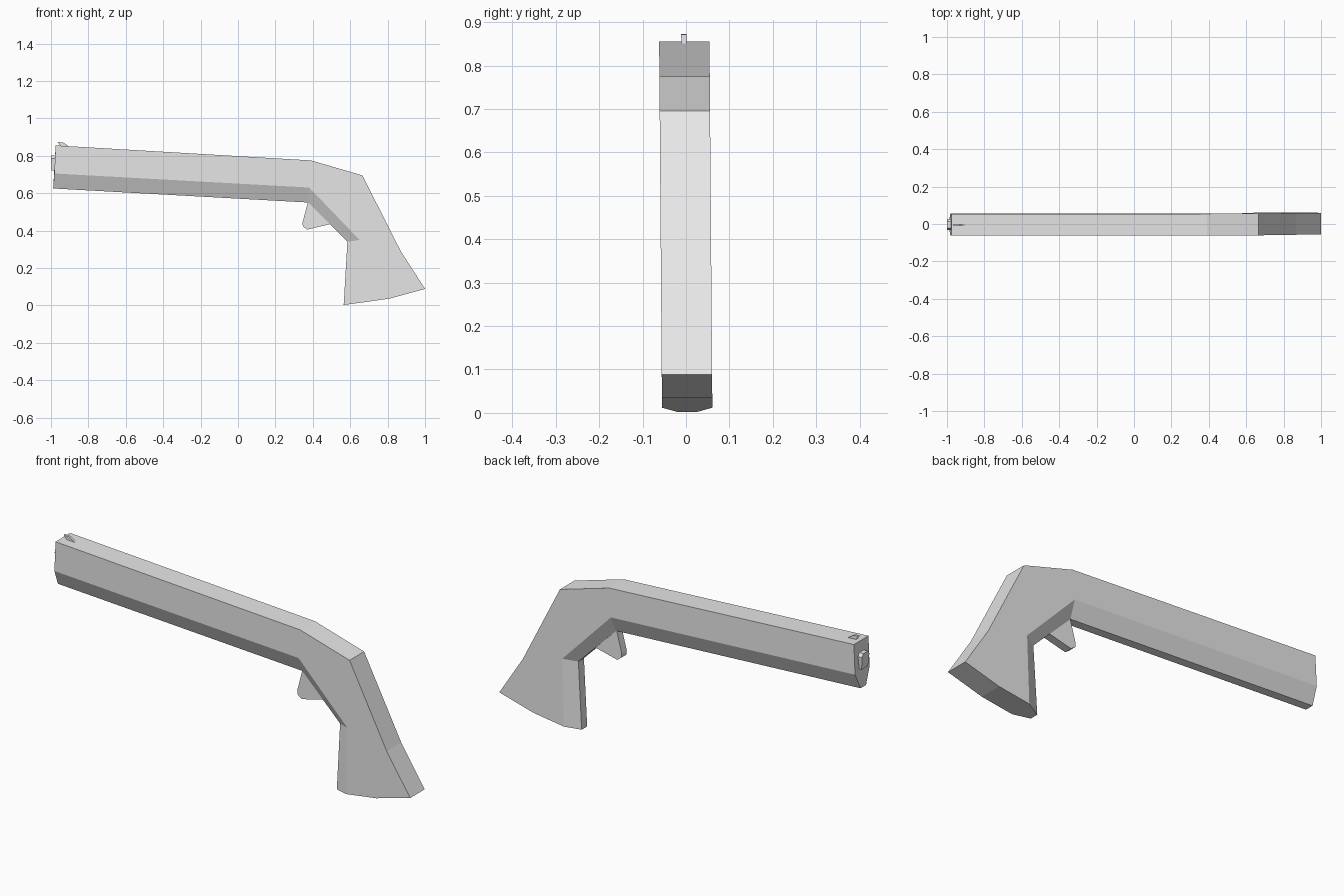
import bpy, bmesh

if "Cube" in bpy.data.objects:
    bpy.data.objects.remove(bpy.data.objects["Cube"])

grey = bpy.data.materials.new("plain grey")
grey.diffuse_color = (0.8, 0.8, 0.8, 1)
grey.use_nodes = True
grey.node_tree.nodes["Principled BSDF"].inputs["Base Color"].default_value = grey.diffuse_color


def lean(z):
    """Slight sideways tilt of the whole shape."""
    return 0.0028 - 0.0078 * z


def finish(name, bm):
    bmesh.ops.recalc_face_normals(bm, faces=bm.faces[:])
    mesh = bpy.data.meshes.new(name)
    bm.to_mesh(mesh)
    bm.free()
    mesh.materials.append(grey)
    obj = bpy.data.objects.new(name, mesh)
    bpy.context.collection.objects.link(obj)
    return obj


def pair_row(bm, points, half):
    """Left and right vertices for a list of side-profile points."""
    return [[bm.verts.new((x, s * half + lean(z), z)) for x, z in points]
            for s in (-1, 1)]


def plate(name, points, half):
    """Side profile extruded across the width."""
    bm = bmesh.new()
    a, b = pair_row(bm, points, half)
    bm.faces.new(a)
    bm.faces.new(b[::-1])
    n = len(points)
    for i in range(n):
        j = (i + 1) % n
        bm.faces.new((a[i], b[i], b[j], a[j]))
    return finish(name, bm)


# Body: full-width side profile with a chamfered, narrower underside
back = [(-0.975, 0.855), (0.39, 0.775), (0.665, 0.695), (0.87, 0.29),
        (1.0, 0.088), (0.81, 0.036)]
chamfer = [(0.64, 0.012), (0.65, 0.35), (0.38, 0.63), (-0.982, 0.705)]
belly = [(0.565, 0.002), (0.585, 0.34), (0.375, 0.55), (-0.988, 0.625)]

bm = bmesh.new()
back_l, back_r = pair_row(bm, back, 0.058)
ch_l, ch_r = pair_row(bm, chamfer, 0.058)
be_l, be_r = pair_row(bm, belly, 0.022)
bm.faces.new(back_l + ch_l)
bm.faces.new((back_r + ch_r)[::-1])
for i in range(5):
    bm.faces.new((back_l[i], back_r[i], back_r[i + 1], back_l[i + 1]))
for i in range(3):
    for p, q in ((ch_l, be_l), (be_l, be_r), (be_r, ch_r)):
        bm.faces.new((p[i], q[i], q[i + 1], p[i + 1]))
# Butt underside and muzzle end
bm.faces.new((back_l[5], back_r[5], ch_r[0], be_r[0], be_l[0], ch_l[0]))
bm.faces.new((back_l[0], back_r[0], ch_r[3], be_r[3], be_l[3], ch_l[3]))
finish("body", bm)

# Trigger block under the bend, its top sunk into the body
plate("trigger", [(0.375, 0.555), (0.345, 0.443), (0.347, 0.422),
                  (0.37, 0.405), (0.495, 0.435), (0.52, 0.42),
                  (0.44, 0.53)], 0.02)

# Front sight on top of the muzzle
sight = plate("front_sight", [(-0.965, 0.873), (-0.935, 0.871),
                              (-0.900, 0.848), (-0.945, 0.848)], 0.006)
sight.location.y = -0.001

# Muzzle plug: low six-sided boss on the end face
bm = bmesh.new()
outline = [(-0.018, 0.80), (0.018, 0.80), (0.03, 0.785),
           (0.025, 0.722), (-0.025, 0.722), (-0.03, 0.785)]
inner, outer = [[bm.verts.new((x, y + lean(z), z)) for y, z in outline]
                for x in (-0.97, -0.996)]
for v in outer:
    if v.co.z > 0.74:
        v.co.x = -1.0
bm.faces.new(inner)
bm.faces.new(outer[::-1])
for i in range(6):
    j = (i + 1) % 6
    bm.faces.new((inner[i], outer[i], outer[j], inner[j]))
finish("muzzle_plug", bm)
